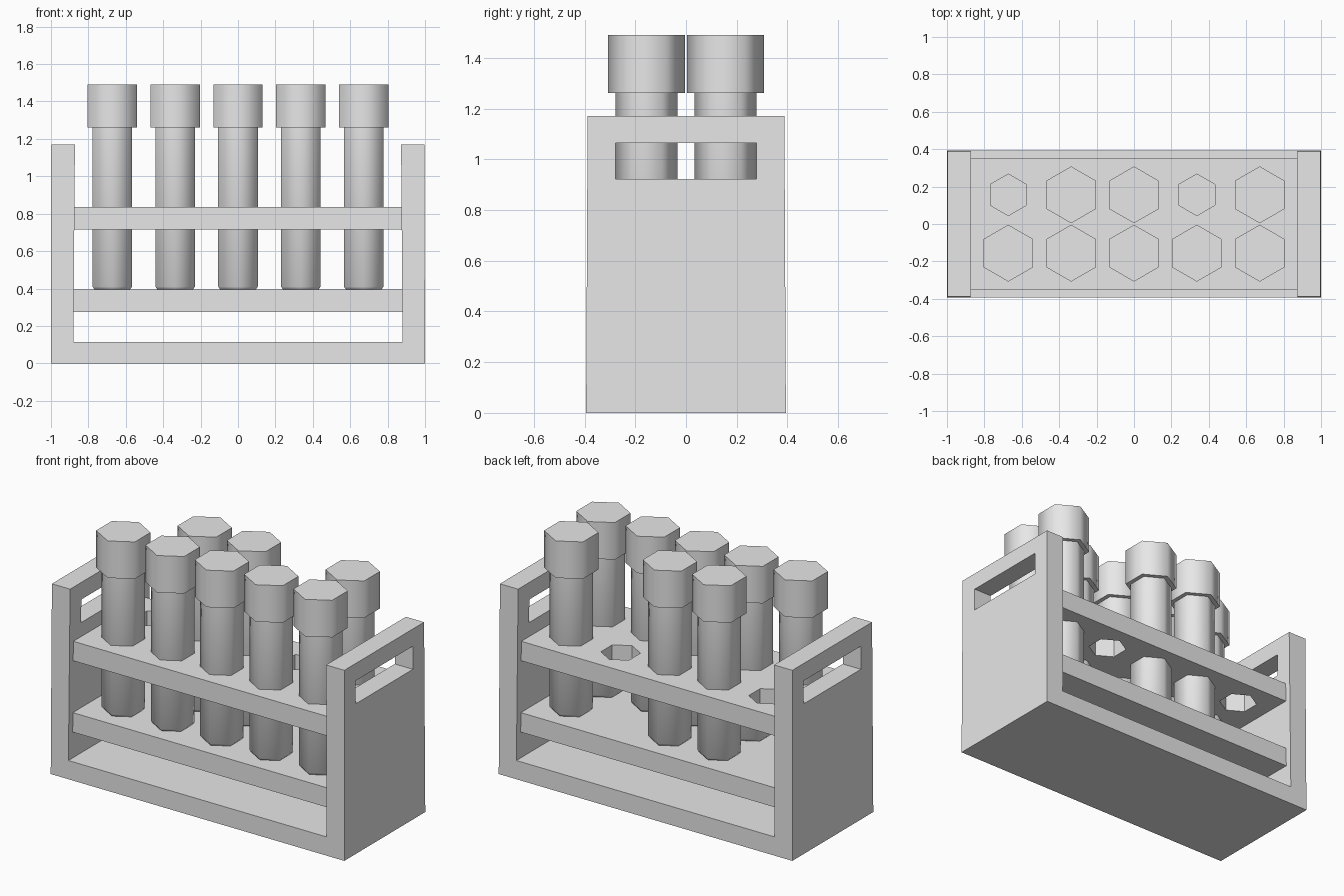
import bpy
import bmesh
from math import sin, cos, tau, radians

cube = bpy.data.objects.get("Cube")
if cube:
    bpy.data.objects.remove(cube, do_unlink=True)

grey = bpy.data.materials.new("plain grey")
grey.use_nodes = True
grey.diffuse_color = (0.8, 0.8, 0.8, 1)
grey.node_tree.nodes["Principled BSDF"].inputs["Base Color"].default_value = (0.8, 0.8, 0.8, 1)


def finish(name, bm):
    bmesh.ops.recalc_face_normals(bm, faces=bm.faces[:])
    mesh = bpy.data.meshes.new(name)
    bm.to_mesh(mesh)
    bm.free()
    mesh.materials.append(grey)
    obj = bpy.data.objects.new(name, mesh)
    bpy.context.scene.collection.objects.link(obj)
    return obj


def activate(obj):
    bpy.ops.object.select_all(action='DESELECT')
    obj.select_set(True)
    bpy.context.view_layer.objects.active = obj


def box(name, half_x, half_y, low, high, x=0):
    bm = bmesh.new()
    bmesh.ops.create_cube(bm, size=2)
    for v in bm.verts:
        v.co = (x + v.co.x * half_x, v.co.y * half_y, high if v.co.z > 0 else low)
    return finish(name, bm)


def hexagon(name, x, y, rings):
    """Six-sided solid through (radius, height) rings, corners towards y."""
    bm = bmesh.new()
    loops = [[bm.verts.new((x + r * sin(tau * i / 6), y + r * cos(tau * i / 6), z))
              for i in range(6)] for r, z in rings]
    bm.faces.new(loops[0])
    bm.faces.new(loops[-1])
    for a, b in zip(loops, loops[1:]):
        for i in range(6):
            j = (i + 1) % 6
            bm.faces.new((a[i], a[j], b[j], b[i]))
    return finish(name, bm)


def cut(target, cutter):
    cutter.hide_render = True
    mod = target.modifiers.new("cut", 'BOOLEAN')
    mod.operation = 'DIFFERENCE'
    mod.solver = 'EXACT'
    mod.object = cutter
    activate(target)
    bpy.ops.object.modifier_apply(modifier=mod.name)
    bpy.data.objects.remove(cutter, do_unlink=True)


# U-shaped frame, narrowing slightly towards the top
HEIGHT = 1.17
half = [(1.0, 0), (0.996, HEIGHT), (0.872, HEIGHT), (0.88, 0.115)]
profile = half + [(-x, z) for x, z in reversed(half)]
bm = bmesh.new()
front, back = [[bm.verts.new((x, side * (0.394 - 0.006 * z / HEIGHT), z)) for x, z in profile]
               for side in (-1, 1)]
bm.faces.new(front)
bm.faces.new(back)
for i in range(len(profile)):
    j = (i + 1) % len(profile)
    bm.faces.new((front[i], front[j], back[j], back[i]))
frame = finish("frame", bm)

# Handle slots in both end walls
for side in (-1, 1):
    cut(frame, box("slot_cutter", 0.2, 0.278, 0.922, 1.064, x=0.94 * side))

# Shelves
lower_shelf = box("lower_shelf", 0.9, 0.353, 0.275, 0.395)
upper_shelf = box("upper_shelf", 0.9, 0.353, 0.715, 0.835)

# Tubes with caps; two places in the back row are empty
for row, y in (("front", -0.156), ("back", 0.156)):
    for i in range(5):
        x = (i - 2) * 0.336
        cut(upper_shelf, hexagon("hole_cutter", x, y, [(0.111, 0.6), (0.111, 0.95)]))
        if row == "back" and i in (0, 3):
            continue
        tube = hexagon(f"{row}_tube_{i + 1}", x, y, [(0.104, 0.388), (0.122, 0.41), (0.122, 1.3)])
        cap = hexagon(f"{row}_cap_{i + 1}", x, y, [(0.152, 1.262), (0.152, 1.49)])
        for part in (tube, cap):
            activate(part)
            bpy.ops.object.shade_smooth_by_angle(angle=radians(62))
